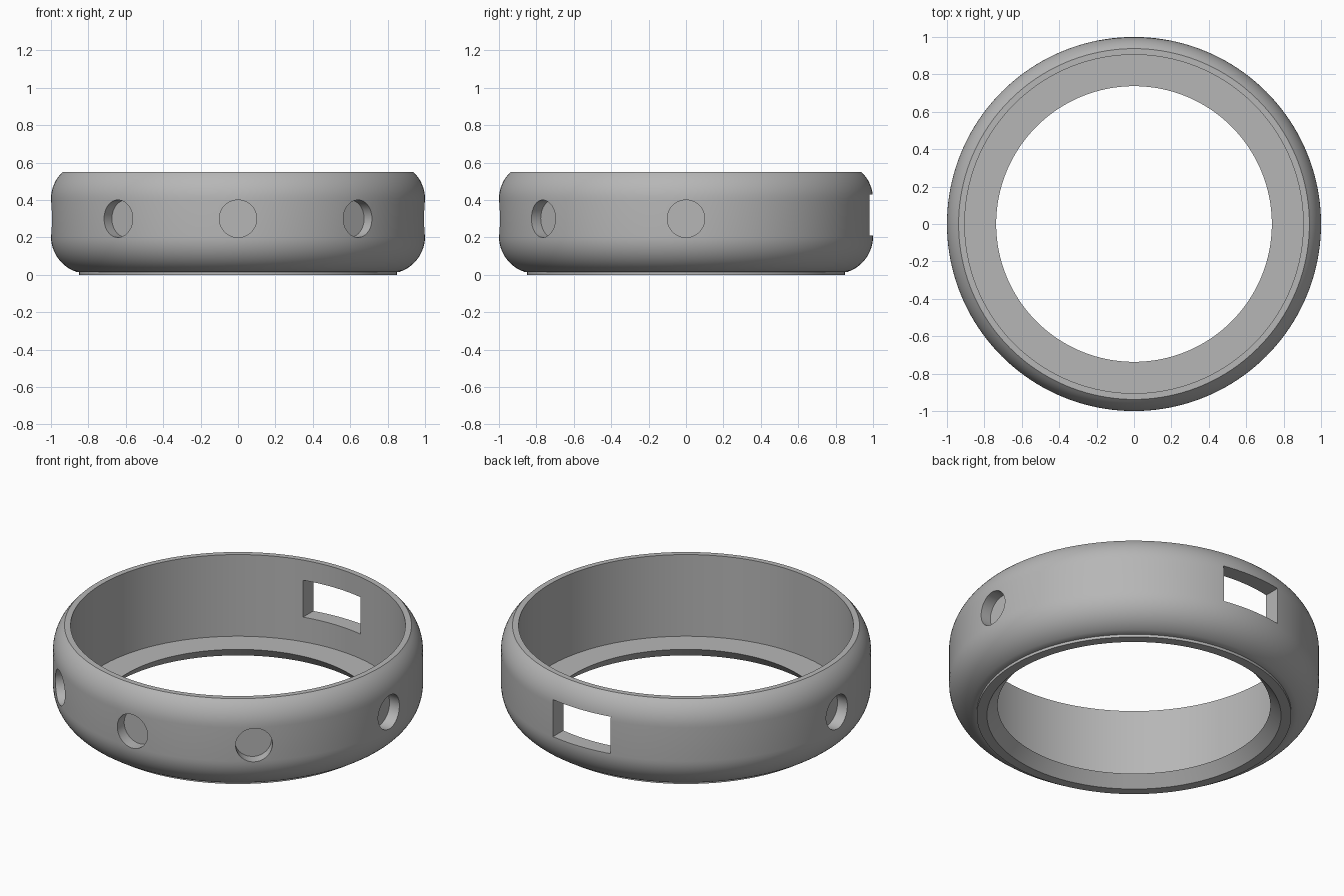
import bpy, bmesh
from math import cos, sin, radians, tau, asin, acos, pi
from mathutils import Matrix, Vector

old = bpy.data.objects.get("Cube")
if old:
    bpy.data.objects.remove(old, do_unlink=True)

SEGMENTS = 160
HEIGHT = 0.55
ROUND = 0.2            # radius of the rounded outer edges
HOLE_Z = 0.30

grey = bpy.data.materials.new("plain grey")
grey.use_nodes = True
colour = (0.47, 0.47, 0.47, 1)
grey.diffuse_color = colour
grey.node_tree.nodes["Principled BSDF"].inputs["Base Color"].default_value = colour


def make_object(name, bm):
    mesh = bpy.data.meshes.new(name)
    bm.to_mesh(mesh)
    bm.free()
    obj = bpy.data.objects.new(name, mesh)
    bpy.context.collection.objects.link(obj)
    mesh.materials.append(grey)
    return obj


def arc(centre_z, start, end, steps=12):
    """Rounded corner in the (radius, z) plane, touching the outer radius 1."""
    angles = [start + (end - start) * i / steps for i in range(steps + 1)]
    return [(1 - ROUND + ROUND * cos(a), centre_z + ROUND * sin(a)) for a in angles]


def lathe(name, profile):
    """Closed profile spun around the z axis."""
    bm = bmesh.new()
    verts = [bm.verts.new((r, 0, z)) for r, z in profile]
    edges = [bm.edges.new((verts[i - 1], verts[i])) for i in range(len(verts))]
    bmesh.ops.spin(bm, geom=verts + edges, cent=(0, 0, 0), axis=(0, 0, 1),
                   angle=tau, steps=SEGMENTS)
    bmesh.ops.remove_doubles(bm, verts=bm.verts, dist=0.0005)
    bmesh.ops.recalc_face_normals(bm, faces=bm.faces)
    return make_object(name, bm)


# Ring band: bevelled floor opening, foot, rounded outside, open top
low, high = 0.205, 0.405
profile = [(0.737, 0.063), (0.795, 0.0), (0.85, 0.0), (0.85, 0.016)]
profile += arc(low, -acos(0.065 / ROUND), 0)
profile += arc(high, 0, asin((HEIGHT - high) / ROUND), 8)
profile += [(0.905, HEIGHT), (0.905, 0.063)]
ring = lathe("ring_band", profile)

# Round blind sockets around the front and sides
cutters = []
for degrees in (-90, -40, 0, 40, 90):
    direction = Vector((sin(radians(degrees)), -cos(radians(degrees)), 0))
    depth, floor = 0.2, 0.93
    place = Matrix.Translation(direction * (floor + depth / 2) + Vector((0, 0, HOLE_Z)))
    turn = direction.to_track_quat("Z", "Y").to_matrix().to_4x4()
    bm = bmesh.new()
    bmesh.ops.create_cone(bm, cap_ends=True, segments=48, radius1=0.1, radius2=0.1,
                          depth=depth, matrix=place @ turn)
    cutters.append(make_object("socket_cutter", bm))

# Rectangular opening through the back wall
bm = bmesh.new()
bmesh.ops.create_cube(bm, size=1, matrix=Matrix.Translation((0, 0.96, 0.32))
                      @ Matrix.Diagonal((0.38, 0.3, 0.22, 1)))
cutters.append(make_object("window_cutter", bm))

# Cut the openings, then drop the cutters
for cutter in cutters:
    cutter.hide_render = True
    mod = ring.modifiers.new("cut", "BOOLEAN")
    mod.operation = "DIFFERENCE"
    mod.solver = "EXACT"
    mod.object = cutter
bpy.context.view_layer.update()
graph = bpy.context.evaluated_depsgraph_get()
cut_mesh = bpy.data.meshes.new_from_object(ring.evaluated_get(graph))
ring.modifiers.clear()
ring.data = cut_mesh
for cutter in cutters:
    bpy.data.objects.remove(cutter, do_unlink=True)

# Smooth curves with crisp rims
bpy.ops.object.select_all(action="DESELECT")
ring.select_set(True)
bpy.context.view_layer.objects.active = ring
bpy.ops.object.shade_smooth_by_angle(angle=radians(25))
